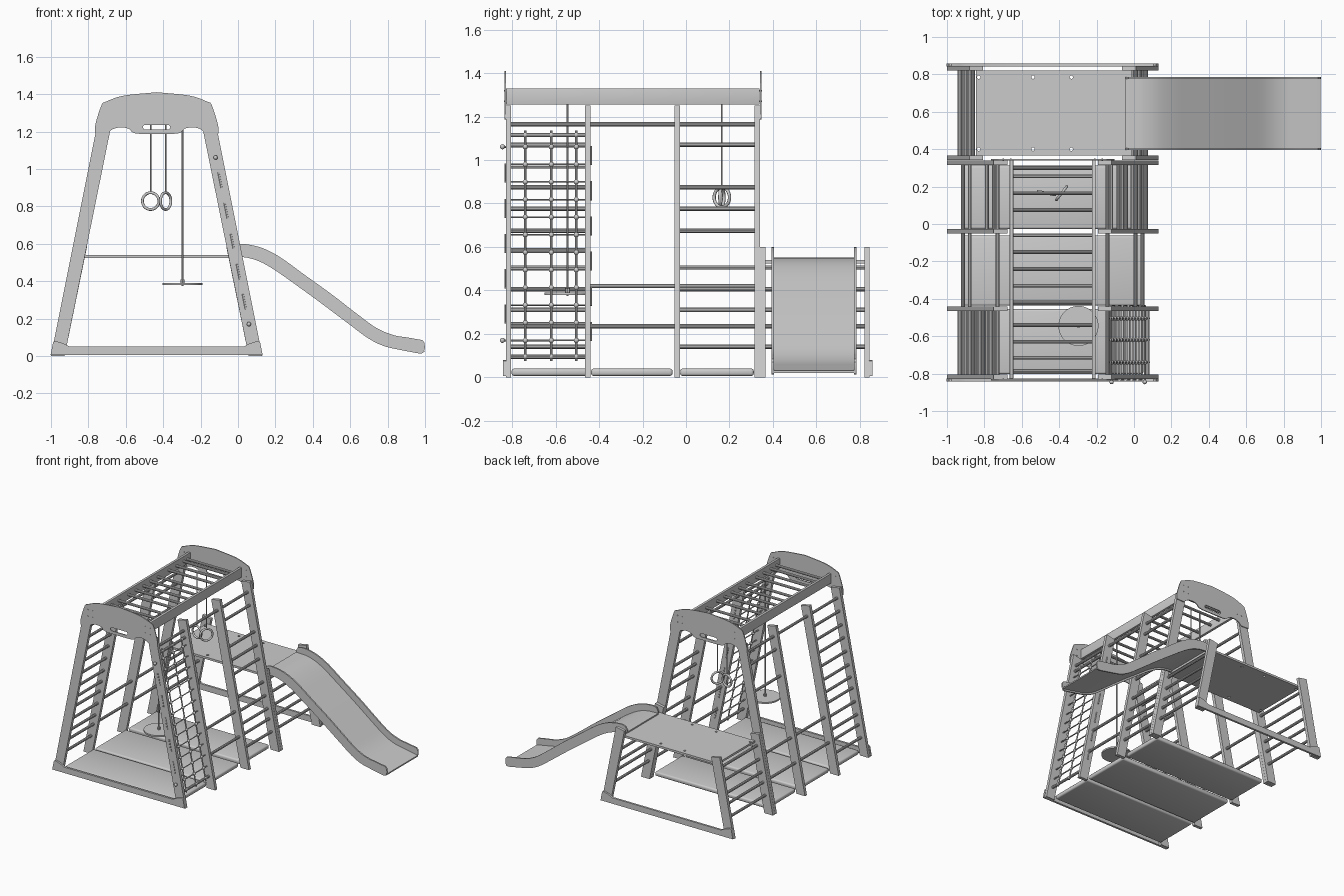
import bpy, bmesh, math
from mathutils import Matrix, Vector

if "Cube" in bpy.data.objects:
    bpy.data.objects.remove(bpy.data.objects["Cube"])

CX2 = -0.87                     # mirror sum of the climbing frame (centre x = -0.435)
mx = lambda x: CX2 - x
UPRIGHT = Matrix.Rotation(math.pi / 2, 4, 'X')


def add_mesh(name, me, smooth=True):
    ob = bpy.data.objects.new(name, me)
    bpy.context.collection.objects.link(ob)
    if smooth:
        bpy.ops.object.select_all(action='DESELECT')
        ob.select_set(True)
        bpy.context.view_layer.objects.active = ob
        bpy.ops.object.shade_smooth_by_angle(angle=math.radians(35))
    return ob


def from_curve(name, cu, matrix):
    tmp = bpy.data.objects.new("tmp", cu)
    bpy.context.collection.objects.link(tmp)
    bpy.context.view_layer.update()
    dg = bpy.context.evaluated_depsgraph_get()
    me = bpy.data.meshes.new_from_object(tmp.evaluated_get(dg))
    bpy.data.objects.remove(tmp)
    me.transform(matrix)
    return add_mesh(name, me)


def spline(cu, pts, cyclic):
    s = cu.splines.new('POLY')
    s.points.add(len(pts) - 1)
    for p, c in zip(s.points, pts):
        p.co = (*c, 1) if len(c) == 3 else (*c, 0, 1)
    s.use_cyclic_u = cyclic


def slab(name, loops, thick, y=0.0, upright=True, z=0.0):
    """Flat outline with holes; upright slabs are drawn in x,z and others in x,y."""
    cu = bpy.data.curves.new(name, 'CURVE')
    cu.dimensions, cu.fill_mode, cu.extrude = '2D', 'BOTH', thick / 2
    for l in loops:
        spline(cu, l, True)
    return from_curve(name, cu, Matrix.Translation((0, y, z)) @ (UPRIGHT if upright else Matrix()))


def tube(name, paths, r, res=3):
    cu = bpy.data.curves.new(name, 'CURVE')
    cu.dimensions, cu.bevel_depth, cu.bevel_resolution = '3D', r, res
    cu.use_fill_caps = True
    for p in paths:
        spline(cu, p, False)
    return from_curve(name, cu, Matrix())


def box(name, lo, hi, bevel=0.0):
    bm = bmesh.new()
    bmesh.ops.create_cube(bm, size=1)
    for v in bm.verts:
        v.co = [l + (c + 0.5) * (h - l) for c, l, h in zip(v.co, lo, hi)]
    if bevel:
        bmesh.ops.bevel(bm, geom=bm.edges[:], offset=bevel, segments=3, profile=0.5, affect='EDGES')
    me = bpy.data.meshes.new(name)
    bm.to_mesh(me)
    bm.free()
    return add_mesh(name, me)


def smooth_path(p, n=6):
    """Catmull-Rom through the points."""
    p = [Vector(q) for q in p]
    q = [2 * p[0] - p[1]] + p + [2 * p[-1] - p[-2]]
    out = []
    for i in range(1, len(q) - 2):
        a, b, c, d = q[i - 1:i + 3]
        for k in range(n):
            t = k / n
            out.append(0.5 * (2 * b + (c - a) * t + (2 * a - 5 * b + 4 * c - d) * t * t
                              + (3 * b - a - 3 * c + d) * t ** 3))
    return [tuple(v) for v in out + [p[-1]]]


def circle(cx, cy, r, n=16):
    return [(cx + r * math.cos(2 * math.pi * i / n), cy + r * math.sin(2 * math.pi * i / n)) for i in range(n)]


def leg_x(z, side):             # centre line of the sloping posts
    x = 0.092 - 0.2 * z
    return x if side == 'right' else mx(x)


# Sloping posts: four tall frames, two low platform frames
FRAMES = [(-0.817, 1.25), (-0.452, 1.25), (-0.04, 1.25), (0.328, 1.25), (0.353, 0.60), (0.833, 0.60)]
for i, (y, h) in enumerate(FRAMES):
    right = [(0.13, 0), (0.13 - 0.2 * h, h), (0.057 - 0.2 * h, h - 0.014), (0.057, 0)]
    slab(f"right_post_{i}", [right], 0.024, y)
    slab(f"left_post_{i}", [[(mx(x), z) for x, z in right]], 0.024, y)

# Foot beams with gusset ends, front and back
half = [(0.132, 0.005), (0.118, 0.075), (0.105, 0.08), (0.065, 0.068), (0.03, 0.05)]
foot = half + [(mx(x), z) for x, z in reversed(half)]
for n, y in (("front", -0.835), ("back", 0.85)):
    slab(n + "_foot_beam", [foot], 0.016, y)

# Arched end plates with a handle slot
top = smooth_path([(-0.105, 1.19), (-0.108, 1.24), (-0.14, 1.34), (-0.165, 1.36), (-0.26, 1.392), (-0.435, 1.41)], 4)[:-1]
under = smooth_path([(-0.435, 1.187), (-0.32, 1.19), (-0.285, 1.215), (-0.24, 1.222), (-0.20, 1.212), (-0.17, 1.187)], 4)
outline = top + [(-0.435, 1.41)] + [(mx(x), z) for x, z in reversed(top)]
outline += [(mx(x), z) for x, z in reversed(under)] + under[1:]
slot = [(-0.435 + s * 0.06 + 0.013 * math.cos(a), 1.223 + 0.013 * math.sin(a))
        for s, a0 in ((1, -math.pi / 2), (-1, math.pi / 2)) for a in [a0 + k * math.pi / 6 for k in range(7)]]
for n, y in (("front", -0.832), ("back", 0.343)):
    slab(n + "_arch_plate", [outline, slot], 0.007, y)
    screws = [[(x, y - 0.006, z), (x, y + 0.006, z)] for x0 in (-0.21, -0.17) for z in (1.27, 1.32) for x in (x0, mx(x0))]
    tube(n + "_plate_screws", screws, 0.004, 1)

# Overhead monkey bars
for n, x in (("left", -0.655), ("right", -0.215)):
    box(n + "_top_rail", (x - 0.01, -0.828, 1.255), (x + 0.01, 0.339, 1.33), 0.002)
BARS = [0.30, 0.255, 0.165, 0.075, -0.06, -0.15, -0.24, -0.33, -0.42, -0.54, -0.63, -0.715, -0.785]
tube("monkey_bars", [[(-0.66, y, 1.293), (-0.21, y, 1.293)] for y in BARS], 0.010)


# Side rungs, bay by bay
def rungs(name, side, y0, y1, zs):
    tube(name, [[(leg_x(z, side), y0, z), (leg_x(z, side), y1, z)] for z in zs], 0.0105)


LADDER = [0.05, 0.14, 0.235, 0.31, 0.405, 0.505, 0.585, 0.675, 0.775, 0.875, 0.97, 1.07, 1.165]
rungs("left_front_ladder", 'left', -0.826, -0.445, LADDER[1:])
rungs("right_front_net_rods", 'right', -0.826, -0.445, [0.095, 1.115, 1.165])
for s in ('left', 'right'):
    rungs(s + "_middle_rungs", s, -0.455, -0.035, [0.235, 0.42, 1.165])
    rungs(s + "_platform_rungs", s, 0.345, 0.845, LADDER[1:6])
rungs("left_back_rungs", 'left', -0.045, 0.333, [0.235, 0.42, 0.875, 1.07, 1.165])
rungs("right_back_ladder", 'right', -0.045, 0.333, [z for z in LADDER[1:] if z not in (0.585, 0.97)])

# Climbing net: one rope zig-zagging through the posts, three upright ropes, knots
ROWS = [0.17 + 0.081 * i for i in range(12)]
zig = []
for i, z in enumerate(ROWS):
    ends = (-0.833, -0.436) if i % 2 == 0 else (-0.436, -0.833)
    zig += [(leg_x(z, 'right'), y, z) for y in ends]
zig[0] = (zig[0][0], -0.855, ROWS[0])
zig[-1] = (zig[-1][0], -0.855, ROWS[-1])
tube("net_cross_rope", [zig], 0.005, 2)
COLS = (-0.74, -0.62, -0.505)
tube("net_upright_ropes", [[(leg_x(z, 'right'), y, z) for z in (0.075, 1.135)] for y in COLS], 0.005, 2)
bm = bmesh.new()
knots = [(y, z) for y in COLS for z in ROWS + [0.095, 1.115]] + [(-0.845, ROWS[0]), (-0.845, ROWS[-1])]
for y, z in knots:
    bmesh.ops.create_uvsphere(bm, u_segments=10, v_segments=6, radius=0.012,
                              matrix=Matrix.Translation((leg_x(z, 'right'), y, z)))
me = bpy.data.meshes.new("net_knots")
bm.to_mesh(me)
bm.free()
add_mesh("net_knots", me)

# Floor mats
for n, y0, y1 in (("front", -0.803, -0.455), ("middle", -0.437, -0.062), ("back", -0.027, 0.312)):
    box(n + "_floor_mat", (-0.92, y0, 0.006), (0.05, y1, 0.04), 0.012)

# Platform with bolt holes
holes = [circle(x, y, 0.009) for x in (-0.83, -0.54, -0.335) for y in (0.40, 0.785)]
slab("platform", [[(-0.845, 0.365), (-0.01, 0.365), (-0.01, 0.822), (-0.845, 0.822)]] + holes, 0.016, 0, False, 0.532)

# Slide: two side walls and a thin curved bed
upper = smooth_path([(0.0, 0.60), (0.06, 0.595), (0.14, 0.573), (0.23, 0.525), (0.35, 0.438), (0.5, 0.33), (0.64, 0.222),
                     (0.74, 0.15), (0.83, 0.112), (0.91, 0.098), (0.985, 0.085)])
lower = smooth_path([(-0.01, 0.53), (0.05, 0.525), (0.12, 0.503), (0.2, 0.457), (0.3, 0.387), (0.45, 0.278), (0.6, 0.165),
                     (0.7, 0.092), (0.78, 0.053), (0.87, 0.032), (0.975, 0.012)])
nose = [(0.99, 0.016), (0.999, 0.04), (0.998, 0.07)]
heel = [(-0.03, 0.592), (-0.045, 0.565), (-0.04, 0.54)]
for n, y in (("front", 0.40), ("back", 0.78)):
    slab(n + "_slide_wall", [lower + nose + upper[::-1] + heel], 0.011, y)
mid = [(-0.045, 0.552)] + [(l[0] * 0.7 + u[0] * 0.3, l[1] * 0.7 + u[1] * 0.3) for l, u in zip(lower, upper)] + [(0.996, 0.03)]
slab("slide_bed", [mid + [(x, z - 0.01) for x, z in reversed(mid)]], 0.376, 0.59)

# Gym rings on ropes
for n, x, turn in (("left", -0.467, -12), ("right", -0.387, 52)):
    tube(n + "_ring_rope", [[(x, 0.165, 1.293), (x, 0.165, 0.87)]], 0.004, 2)
    bpy.ops.mesh.primitive_torus_add(major_radius=0.045, minor_radius=0.0075, major_segments=32, minor_segments=10,
                                     location=(x, 0.165, 0.828), rotation=(math.pi / 2, 0, math.radians(turn)))
    bpy.context.object.name = n + "_gym_ring"
    bpy.ops.object.shade_smooth_by_angle(angle=math.radians(60))

# Disc swing on a single rope
tube("swing_rope", [[(-0.297, -0.545, 1.293), (-0.297, -0.545, 0.375)]], 0.005, 2)
slab("swing_seat", [circle(-0.297, -0.545, 0.107, 40)], 0.012, 0, False, 0.385)
tube("swing_knot", [[(-0.297, -0.545, 0.39), (-0.297, -0.545, 0.41)]], 0.011, 2)
